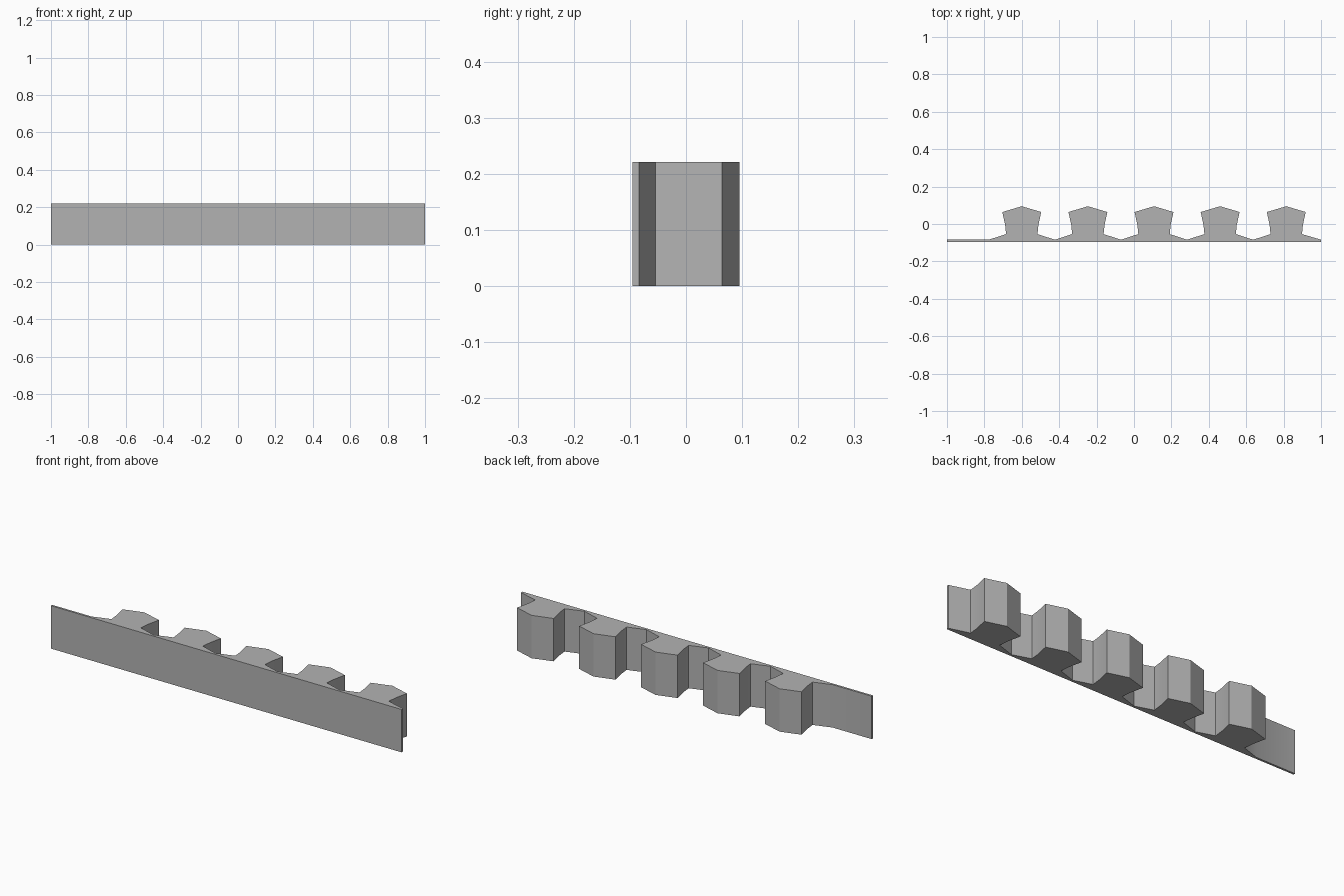
import bpy, bmesh, math

HEIGHT = 0.221
BACK, WEB, TIP = -0.095, -0.084, 0.095
PITCH = 0.3535
FIRST = -0.6
TEETH = 5

cube = bpy.data.objects.get("Cube")
if cube:
    bpy.data.objects.remove(cube, do_unlink=True)

# Plain grey material
grey = bpy.data.materials.new("plain_grey")
grey.use_nodes = True
colour = (0.45, 0.45, 0.45, 1)
grey.diffuse_color = colour
grey.node_tree.nodes["Principled BSDF"].inputs["Base Color"].default_value = colour

# Half of one tooth: root, neck, waist, shoulder
half = [(PITCH / 2, WEB), (0.084, -0.054), (0.089, -0.005), (0.104, 0.064)]
tooth = [(-x, y) for x, y in half] + [(0, TIP)] + half[:0:-1]

# Outline of the strip with repeated teeth
outline = [(1, BACK), (-1, BACK), (-1, WEB)]
for i in range(TEETH):
    outline += [(FIRST + i * PITCH + x, y) for x, y in tooth]
outline.append((1, WEB))

# Extrude the outline upwards
bm = bmesh.new()
base = bm.faces.new([bm.verts.new((x, y, 0)) for x, y in outline])
top = bmesh.ops.extrude_face_region(bm, geom=[base], use_keep_orig=True)
bmesh.ops.translate(bm, vec=(0, 0, HEIGHT),
                    verts=[g for g in top["geom"] if isinstance(g, bmesh.types.BMVert)])
bmesh.ops.recalc_face_normals(bm, faces=bm.faces)
mesh = bpy.data.meshes.new("toothed_strip")
bm.to_mesh(mesh)
bm.free()
mesh.materials.append(grey)

strip = bpy.data.objects.new("toothed_strip", mesh)
bpy.context.collection.objects.link(strip)
bpy.context.view_layer.objects.active = strip
strip.select_set(True)
bpy.ops.object.shade_smooth_by_angle(angle=math.radians(30))
